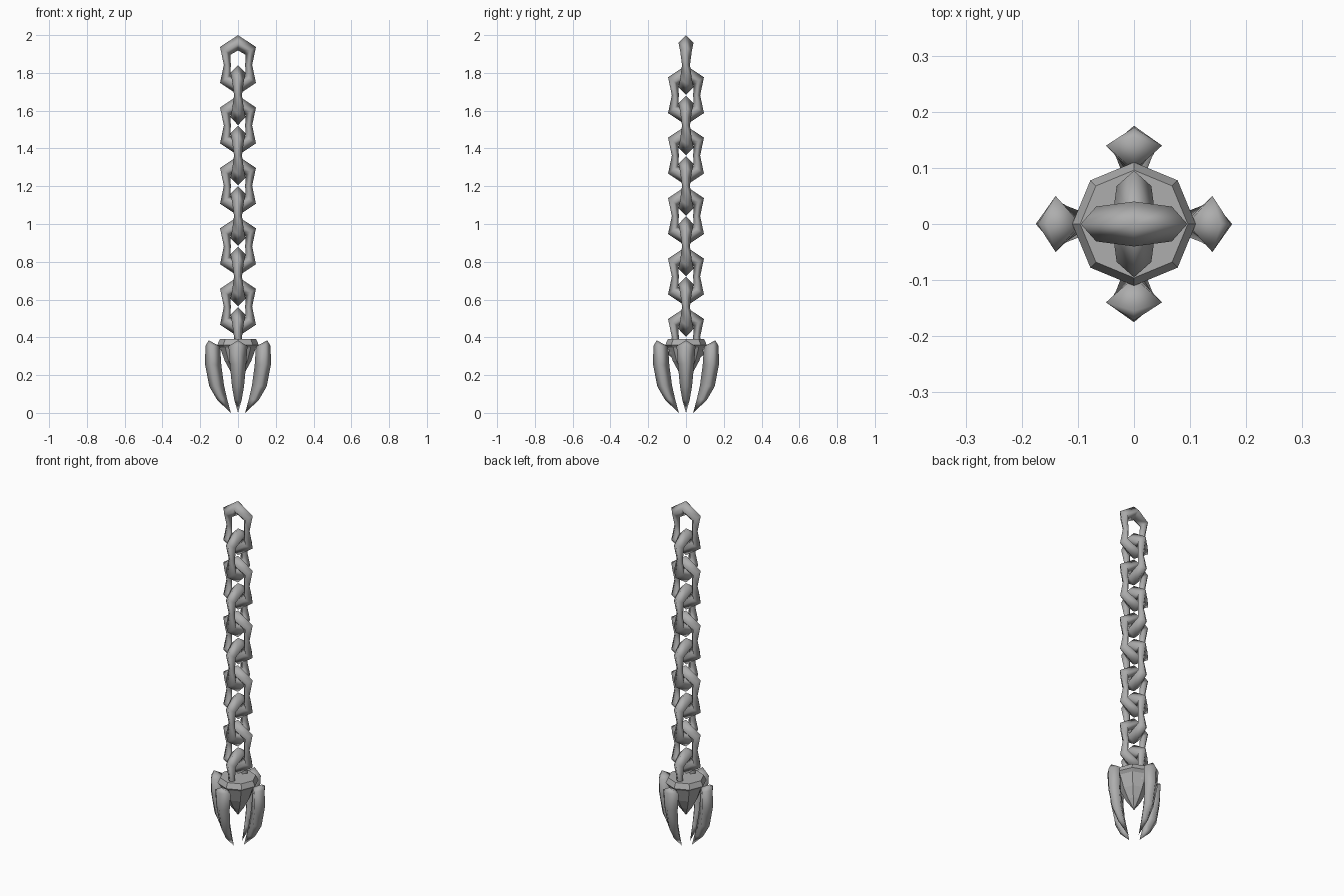
import bpy, bmesh, math
from mathutils import Matrix

cube = bpy.data.objects.get("Cube")
if cube:
    bpy.data.objects.remove(cube, do_unlink=True)

metal = bpy.data.materials.new("grey_metal")
metal.use_nodes = True
GREY = (0.42, 0.42, 0.42, 1.0)
metal.diffuse_color = GREY
metal.node_tree.nodes["Principled BSDF"].inputs["Base Color"].default_value = GREY


def finish(name, bm, smooth, turn=0.0, z=0.0):
    """Turn a bmesh into a named object, rotated about z and lifted."""
    bm.transform(Matrix.Translation((0, 0, z)) @ Matrix.Rotation(turn, 4, 'Z'))
    bmesh.ops.recalc_face_normals(bm, faces=bm.faces)
    for f in bm.faces:
        f.smooth = smooth
    me = bpy.data.meshes.new(name)
    bm.to_mesh(me)
    bm.free()
    me.materials.append(metal)
    bpy.context.collection.objects.link(bpy.data.objects.new(name, me))


def bridge(bm, a, b):
    n = len(a)
    for i in range(n):
        bm.faces.new((a[i], a[(i + 1) % n], b[(i + 1) % n], b[i]))


def diamond(bm, outer, inner, t, k=0.5):
    """Four-sided section in the xz plane's normal direction, half width t."""
    (ox, oz), (ix, iz) = outer, inner
    mx, mz = ox + (ix - ox) * k, oz + (iz - oz) * k
    pts = ((ox, 0, oz), (mx, t, mz), (ix, 0, iz), (mx, -t, mz))
    return [bm.verts.new(p) for p in pts]


# Chain links: eight diamond sections, quarter profile mirrored around
END = ((0.0, 0.158), (0.0, 0.077), 0.040)
CORNER = ((0.095, 0.095), (0.040, 0.054), 0.031)
WAIST = ((0.075, 0.0), (0.038, 0.0), 0.021)
AROUND = ((END, 1, 1), (CORNER, 1, 1), (WAIST, 1, 1), (CORNER, 1, -1),
          (END, 1, -1), (CORNER, -1, -1), (WAIST, -1, 1), (CORNER, -1, 1))


def link(i):
    bm = bmesh.new()
    rings = []
    for (o, n, t), sx, sz in AROUND:
        rings.append(diamond(bm, (o[0] * sx, o[1] * sz), (n[0] * sx, n[1] * sz), t))
    for j in range(8):
        bridge(bm, rings[j], rings[(j + 1) % 8])
    finish(f"chain_link_{i + 1}", bm, True, (i % 2) * math.pi / 2, 1.842 - 0.16 * i)


for i in range(10):
    link(i)

# Claw hub: faceted eight-sided lathe ending in a point
bm = bmesh.new()
rings = []
for r, z in ((0.096, 0.390), (0.110, 0.360), (0.095, 0.345), (0.070, 0.275), (0.040, 0.220)):
    rings.append([bm.verts.new((r * math.cos(a * math.pi / 4), r * math.sin(a * math.pi / 4), z))
                  for a in range(8)])
for a, b in zip(rings, rings[1:]):
    bridge(bm, a, b)
bm.faces.new(rings[0])
tip = bm.verts.new((0, 0, 0.165))
for i in range(8):
    bm.faces.new((rings[-1][i], rings[-1][(i + 1) % 8], tip))
finish("claw_hub", bm, False)

# Claws: curved, tapering diamond sections with pointed ends
CLAW = (((0.172, 0.355), (0.095, 0.352), 0.050),
        ((0.175, 0.260), (0.088, 0.250), 0.043),
        ((0.152, 0.140), (0.074, 0.145), 0.032),
        ((0.110, 0.068), (0.058, 0.075), 0.020))
for n, name in enumerate(("left", "back", "right", "front")):
    bm = bmesh.new()
    rings = [diamond(bm, o, i, t, 0.42) for o, i, t in CLAW]
    for a, b in zip(rings, rings[1:]):
        bridge(bm, a, b)
    for ring, p in ((rings[0], (0.155, 0, 0.384)), (rings[-1], (0.038, 0, 0.0))):
        v = bm.verts.new(p)
        for i in range(4):
            bm.faces.new((ring[i], ring[(i + 1) % 4], v))
    finish(f"{name}_claw", bm, True, n * math.pi / 2)
